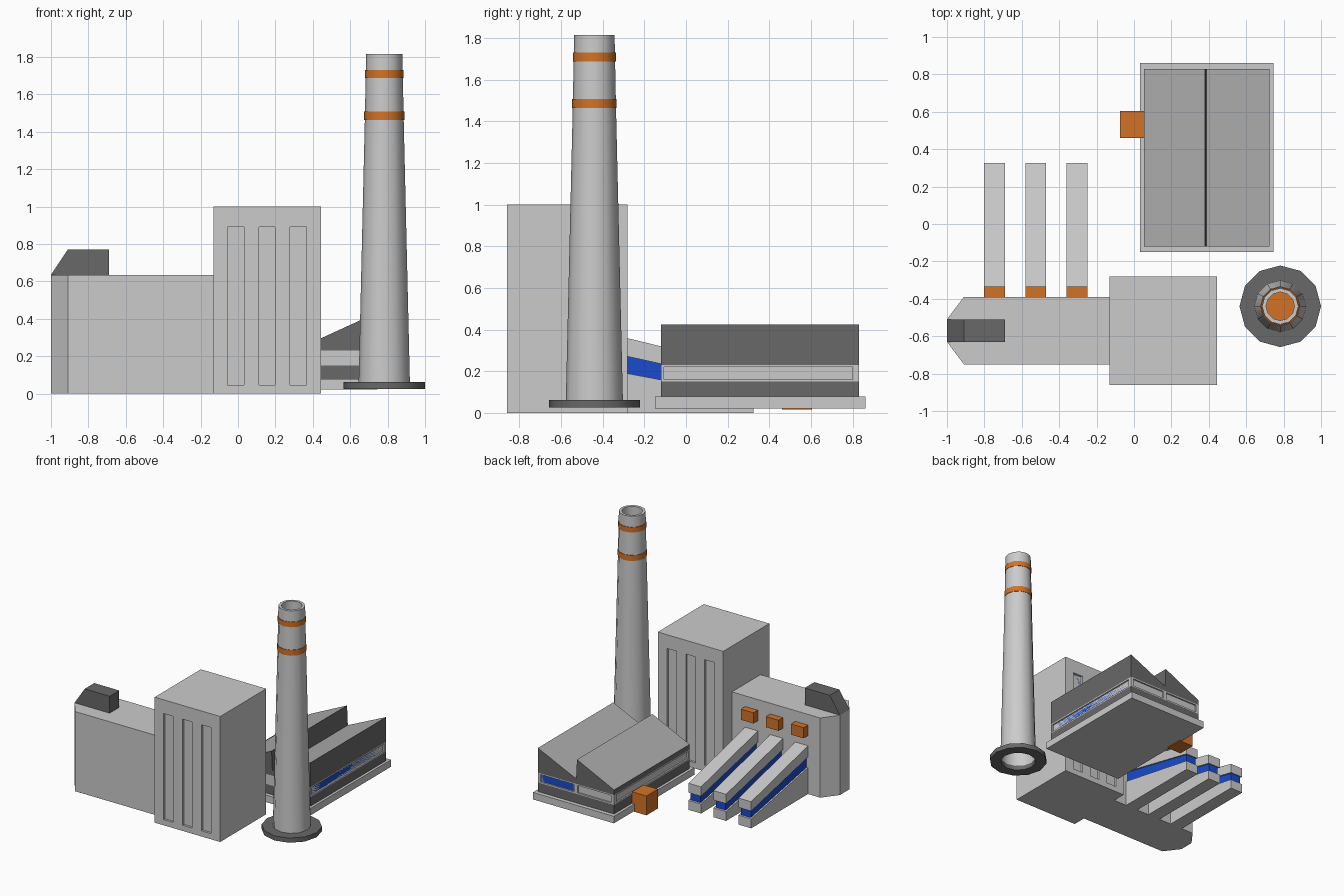
import bpy, bmesh
from math import cos, sin, pi, radians

if "Cube" in bpy.data.objects:
    bpy.data.objects.remove(bpy.data.objects["Cube"])


def material(name, rgb):
    m = bpy.data.materials.new(name)
    m.diffuse_color = (*rgb, 1)
    m.use_nodes = True
    m.node_tree.nodes["Principled BSDF"].inputs["Base Color"].default_value = m.diffuse_color
    return m


BLUE = material("blue_glass", (0.01, 0.07, 0.6))
ORANGE = material("orange_paint", (0.65, 0.17, 0.02))
DARK = material("dark_grey", (0.14, 0.14, 0.14))
LIGHT = material("light_grey", (0.42, 0.42, 0.42))


def finish(name, bm, mat=None):
    bmesh.ops.recalc_face_normals(bm, faces=bm.faces)
    me = bpy.data.meshes.new(name)
    bm.to_mesh(me)
    bm.free()
    ob = bpy.data.objects.new(name, me)
    bpy.context.collection.objects.link(ob)
    if mat:
        me.materials.append(mat)
    return ob


def prism(name, pts, axis, a, b, mat=None):
    """Extrude a 2D outline along an axis from a to b."""
    place = {'x': lambda p, t: (t, p[0], p[1]),
             'y': lambda p, t: (p[0], t, p[1]),
             'z': lambda p, t: (p[0], p[1], t)}[axis]
    bm = bmesh.new()
    lo = [bm.verts.new(place(p, a)) for p in pts]
    hi = [bm.verts.new(place(p, b)) for p in pts]
    bm.faces.new(lo)
    bm.faces.new(hi)
    n = len(pts)
    for i in range(n):
        j = (i + 1) % n
        bm.faces.new((lo[i], lo[j], hi[j], hi[i]))
    return finish(name, bm, mat)


def box(name, x, y, z, mat=None):
    return prism(name, [(x[0], y[0]), (x[1], y[0]), (x[1], y[1]), (x[0], y[1])],
                 'z', z[0], z[1], mat)


def recess(target, x, y, z):
    """Cut a box-shaped recess out of a part."""
    cutter = box("cutter", x, y, z)
    cutter.hide_render = True
    mod = target.modifiers.new("recess", 'BOOLEAN')
    mod.operation, mod.object, mod.solver = 'DIFFERENCE', cutter, 'EXACT'
    bpy.context.view_layer.objects.active = target
    bpy.ops.object.modifier_apply(modifier=mod.name)
    bpy.data.objects.remove(cutter)


def lathe(name, profile, mat=None, closed=False, cap=False, n=12):
    """Revolve (radius, z) points round the chimney axis."""
    cx, cy = 0.782, -0.44
    bm = bmesh.new()
    rings = [[bm.verts.new((cx + r * cos(2 * pi * i / n), cy + r * sin(2 * pi * i / n), z))
              for i in range(n)] for r, z in profile]
    pairs = list(zip(rings, rings[1:]))
    if closed:
        pairs.append((rings[-1], rings[0]))
    for a, b in pairs:
        for i in range(n):
            j = (i + 1) % n
            bm.faces.new((a[i], a[j], b[j], b[i]))
    if cap:
        bm.faces.new(rings[-1])
    ob = finish(name, bm, mat)
    bpy.ops.object.select_all(action='DESELECT')
    ob.select_set(True)
    bpy.context.view_layer.objects.active = ob
    bpy.ops.object.shade_smooth_by_angle(angle=radians(40))
    return ob


D = 0.018  # window recess depth

# Tall block with three window slots front and back
tower = box("tower", (-0.132, 0.445), (-0.86, -0.28), (0, 1))
for i in range(3):
    x = (-0.055 + 0.167 * i, 0.031 + 0.167 * i)
    for side, wall, s in (("front", -0.86, 1), ("back", -0.28, -1)):
        recess(tower, x, sorted((wall - s * 0.05, wall + s * D)), (0.045, 0.89))
        box(f"tower_window_{side}_{i}", x, sorted((wall + s * D, wall + s * (D + 0.01))),
            (0.045, 0.89), BLUE)

# Lower hall with chamfered end and roof housing
prism("hall", [(-0.132, -0.75), (-0.91, -0.75), (-1, -0.63), (-1, -0.51),
               (-0.91, -0.39), (-0.132, -0.39)], 'z', 0, 0.635)
prism("roof_housing", [(-1, 0.635), (-0.91, 0.77), (-0.69, 0.77), (-0.69, 0.635)],
      'y', -0.63, -0.51, DARK)

# Three sloping galleries with glazed strips, and wall units above them
for i in range(3):
    x0 = -0.802 + 0.221 * i
    x1 = x0 + 0.111
    prism(f"gallery_base_{i}", [(-0.39, 0), (0.325, 0), (0.325, 0.075), (-0.39, 0.21)], 'x', x0, x1)
    prism(f"gallery_glass_{i}", [(-0.39, 0.21), (0.313, 0.075), (0.313, 0.14), (-0.39, 0.295)],
          'x', x0 + 0.012, x1 - 0.012, BLUE)
    prism(f"gallery_roof_{i}", [(-0.39, 0.295), (0.325, 0.137), (0.325, 0.212), (-0.39, 0.385)],
          'x', x0, x1)
    box(f"wall_unit_{i}", (x0, x1), (-0.39, -0.335), (0.465, 0.55), ORANGE)

# Sawtooth shed: slab, dark plinth, window band, roof
SX, SY = (0.053, 0.725), (-0.12, 0.83)
box("shed_slab", (0.032, 0.745), (-0.15, 0.862), (0.022, 0.078))
box("shed_plinth", SX, SY, (0.078, 0.15), DARK)
band = box("shed_window_band", SX, SY, (0.15, 0.23))
WZ = (0.16, 0.22)
for side, wall, s in (("left", SX[0], 1), ("right", SX[1], -1)):
    recess(band, sorted((wall - s * 0.05, wall + s * 0.012)), (-0.105, 0.80), WZ)
    box(f"shed_window_{side}", sorted((wall + s * 0.012, wall + s * 0.02)), (-0.105, 0.80), WZ, BLUE)
for i, x in enumerate(((0.078, 0.374), (0.404, 0.70))):
    recess(band, x, (SY[1] - 0.012, SY[1] + 0.05), WZ)
    box(f"shed_window_back_{i}", x, (SY[1] - 0.02, SY[1] - 0.012), WZ, BLUE)
roof = prism("shed_roof", [(SX[0], 0.23), (SX[1], 0.23), (SX[1], 0.425), (0.387, 0.27),
                           (0.38, 0.425), (SX[0], 0.27)], 'y', SY[0], SY[1], DARK)
roof.data.materials.append(LIGHT)
for p in roof.data.polygons:
    if p.normal.z > 0.5:
        p.material_index = 1
box("shed_side_unit", (-0.075, SX[0]), (0.46, 0.605), (0.016, 0.17), ORANGE)

# Chimney: foot ring, open shaft, painted bands, flue
lathe("chimney_foot", [(0.218, 0.025), (0.218, 0.062), (0.132, 0.062), (0.132, 0.025)],
      DARK, closed=True)
lathe("chimney_shaft", [(0.137, 0.06), (0.104, 1.46), (0.097, 1.815), (0.076, 1.815), (0.076, 1.5)])
lathe("chimney_flue", [(0.077, 1.505), (0.077, 1.5)], ORANGE, cap=True)
for i, (r, z0, z1) in enumerate(((0.107, 1.463, 1.508), (0.103, 1.688, 1.73))):
    lathe(f"chimney_band_{i}", [(r, z0), (r, z1), (r - 0.007, z1), (r - 0.007, z0)],
          ORANGE, closed=True)
